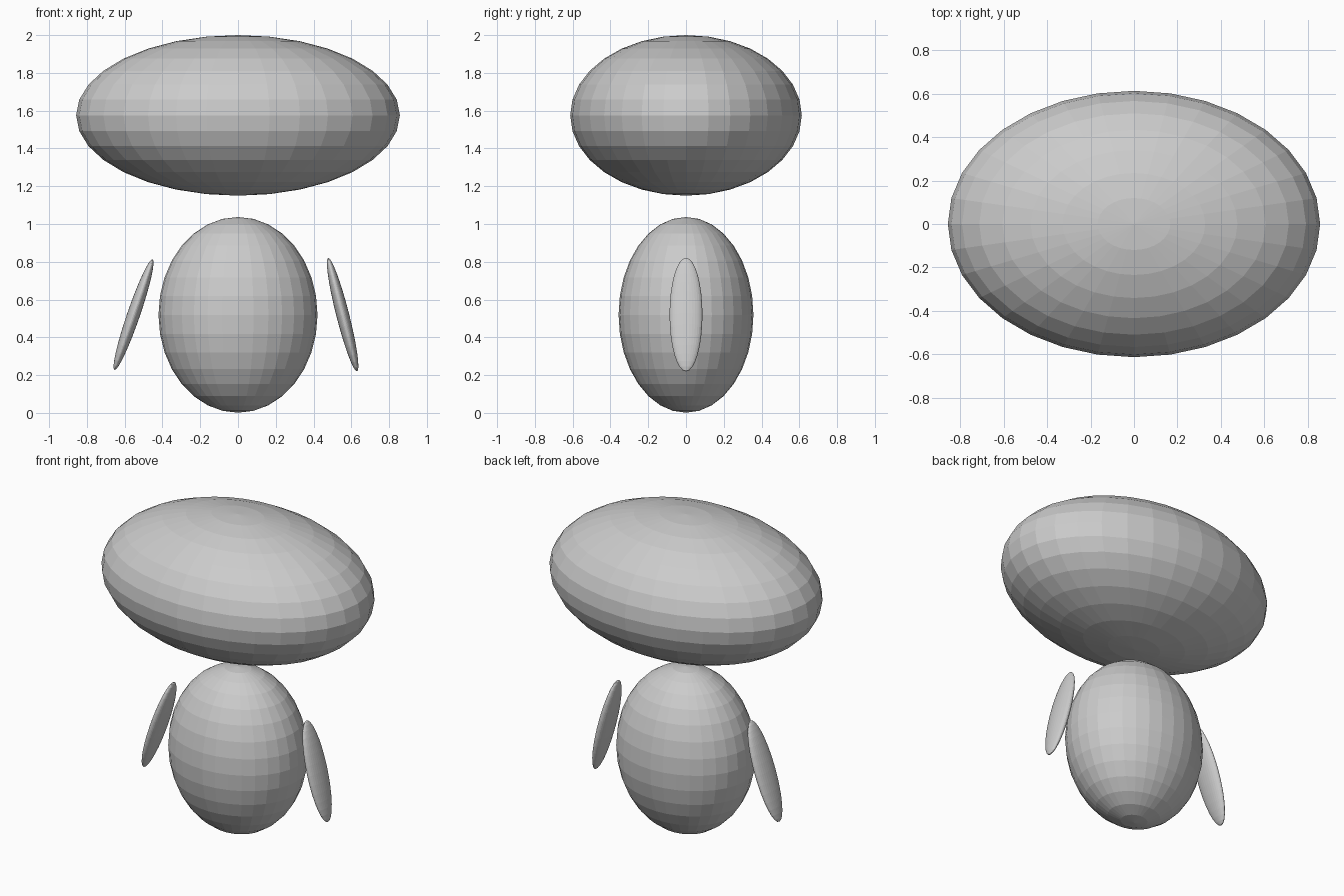
import bpy
from math import radians

if "Cube" in bpy.data.objects:
    bpy.data.objects.remove(bpy.data.objects["Cube"])


def ellipsoid(name, location, radii, tilt=0.0):
    """Flat-shaded ellipsoid, tilted in degrees about the y axis."""
    bpy.ops.mesh.primitive_uv_sphere_add(
        segments=32, ring_count=16, radius=1,
        location=location, rotation=(0, radians(tilt), 0))
    obj = bpy.context.object
    obj.name = name
    obj.scale = radii
    return obj


# Wide head floating above the body
ellipsoid("head", (0, 0, 1.575), (0.857, 0.613, 0.425))

# Egg-like body
ellipsoid("body", (0, 0, 0.519), (0.421, 0.357, 0.518))

# Thin paddle arms, leaning outward by slightly different amounts
for name, x, tilt in (("left_arm", -0.553, 19), ("right_arm", 0.554, -14.3)):
    ellipsoid(name, (x, 0, 0.52), (0.034, 0.087, 0.31), tilt)
